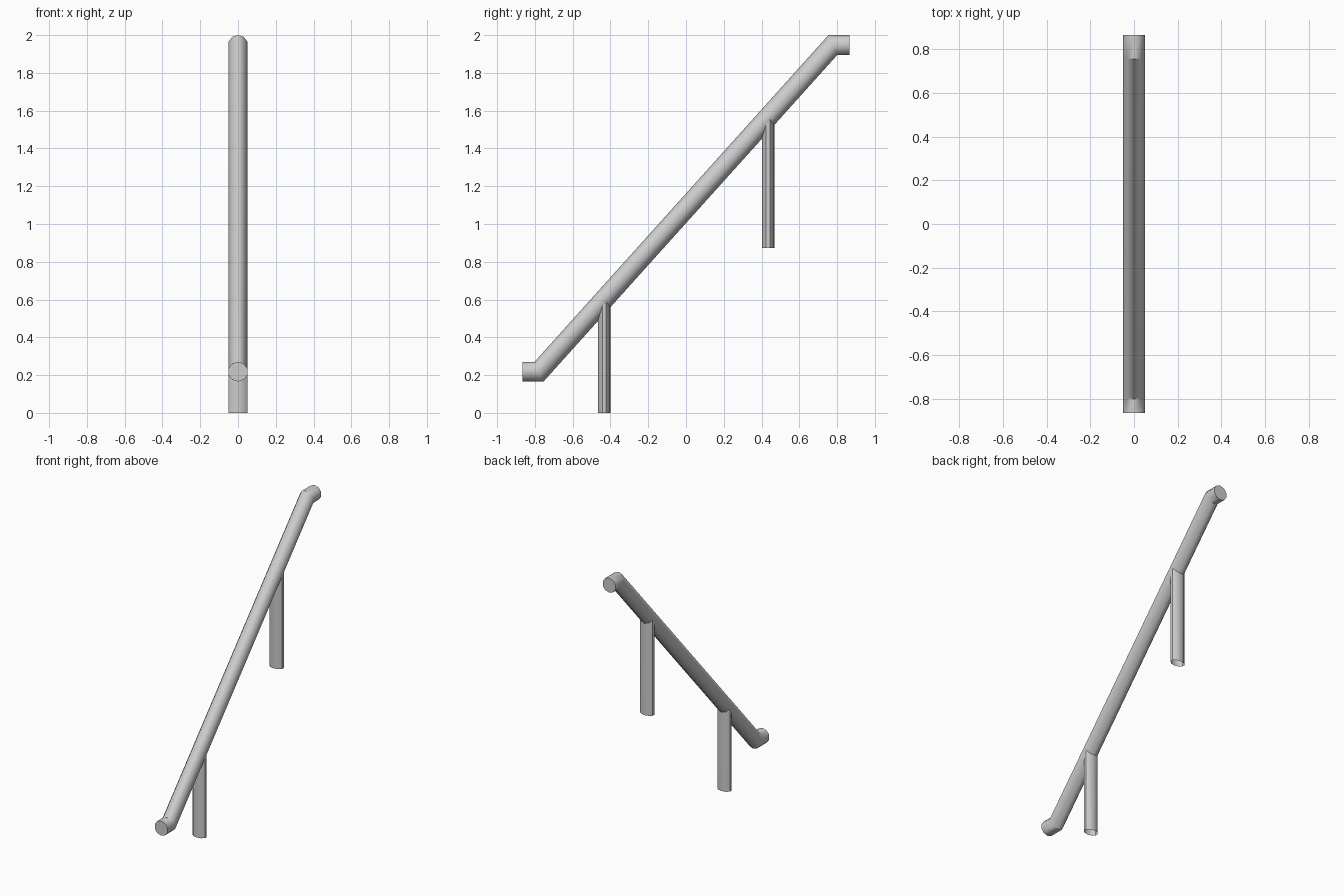
import bpy
import bmesh
from math import sin, cos, pi
from mathutils import Vector

if "Cube" in bpy.data.objects:
    bpy.data.objects.remove(bpy.data.objects["Cube"])

SIDES = 10
RADIUS = 0.0525

metal = bpy.data.materials.new("light grey metal")
metal.use_nodes = True
grey = (0.6, 0.6, 0.6, 1)
metal.diffuse_color = grey
metal.node_tree.nodes["Principled BSDF"].inputs["Base Color"].default_value = grey


def tube(name, rings, capped):
    """Skin a list of vertex rings into one smooth tube."""
    bm = bmesh.new()
    loops = [[bm.verts.new(p) for p in ring] for ring in rings]
    for low, high in zip(loops, loops[1:]):
        for i in range(SIDES):
            j = (i + 1) % SIDES
            bm.faces.new((low[i], low[j], high[j], high[i]))
    if capped:
        bm.faces.new(loops[0])
        bm.faces.new(loops[-1])
    bmesh.ops.recalc_face_normals(bm, faces=bm.faces)
    mesh = bpy.data.meshes.new(name)
    bm.to_mesh(mesh)
    bm.free()
    mesh.materials.append(metal)
    obj = bpy.data.objects.new(name, mesh)
    bpy.context.collection.objects.link(obj)
    bpy.ops.object.select_all(action="DESELECT")
    obj.select_set(True)
    bpy.context.view_layer.objects.active = obj
    bpy.ops.object.shade_smooth_by_angle(angle=0.7)
    return obj


angles = [2 * pi * i / SIDES for i in range(SIDES)]

# Sloping handrail with mitred level ends
path = [Vector(p) for p in ((0, -0.865, 0.218), (0, -0.778, 0.218),
                            (0, 0.778, 1.948), (0, 0.865, 1.948))]
side = Vector((1, 0, 0))
rings = []
for k, point in enumerate(path):
    before = (point - path[k - 1] if k else path[1] - point).normalized()
    after = (path[k + 1] - point if k < len(path) - 1 else before).normalized()
    tangent = (before + after).normalized()
    up = side.cross(tangent) / tangent.dot(before)
    rings.append([point + RADIUS * (side * sin(a) + up * cos(a)) for a in angles])
tube("handrail", rings, True)

# Flattened, open-ended posts that run up into the rail
slope = (path[2].z - path[1].z) / (path[2].y - path[1].y)
for name, y, foot in (("lower_post", -0.433, 0), ("upper_post", 0.435, 0.872)):
    outline = [(0.0523 * sin(a), y + 0.0335 * cos(a)) for a in angles]
    base = [(px, py, foot) for px, py in outline]
    top = [(px, py, path[1].z + slope * (py - path[1].y) - 0.01)
           for px, py in outline]
    tube(name, [base, top], False)
